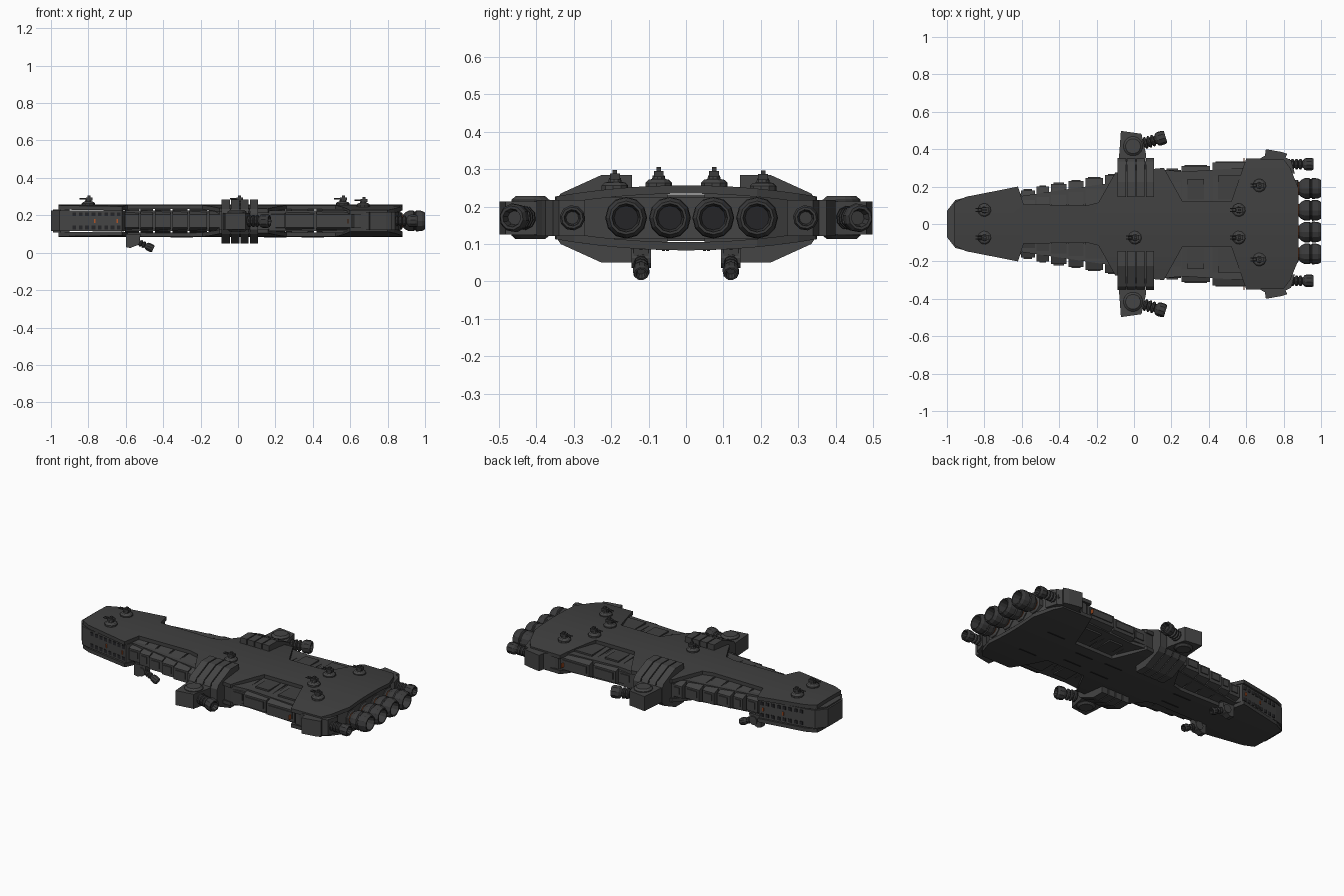
import bpy, bmesh, math
from mathutils import Vector

if "Cube" in bpy.data.objects:
    bpy.data.objects.remove(bpy.data.objects["Cube"])

ZC = 0.17  # mid height of the hull


def mat(name, rgb):
    m = bpy.data.materials.new(name)
    m.diffuse_color = (*rgb, 1)
    m.use_nodes = True
    m.node_tree.nodes["Principled BSDF"].inputs["Base Color"].default_value = m.diffuse_color
    return m


HULL = mat("hull_grey", (0.058, 0.058, 0.058))
ARMOUR = mat("armour_grey", (0.052, 0.052, 0.052))
ENGINE = mat("engine_grey", (0.043, 0.043, 0.044))
DARK = mat("recess_dark", (0.018, 0.018, 0.02))
ORANGE = mat("marker_orange", (0.45, 0.09, 0.02))


def finish(name, bm, m):
    bmesh.ops.recalc_face_normals(bm, faces=bm.faces[:])
    me = bpy.data.meshes.new(name)
    bm.to_mesh(me)
    bm.free()
    me.materials.append(m)
    ob = bpy.data.objects.new(name, me)
    bpy.context.collection.objects.link(ob)
    return ob


def prism_bm(pts, a, b, axis):
    """Extrude a polygon from a to b; axis 'z' takes (x,y), axis 'x' takes (y,z)."""
    bm = bmesh.new()
    put = (lambda p, h: (p[0], p[1], h)) if axis == 'z' else (lambda p, h: (h, p[0], p[1]))
    lo = [bm.verts.new(put(p, a)) for p in pts]
    hi = [bm.verts.new(put(p, b)) for p in pts]
    bm.faces.new(lo)
    bm.faces.new(hi)
    for i in range(len(pts)):
        j = (i + 1) % len(pts)
        bm.faces.new((lo[i], lo[j], hi[j], hi[i]))
    return bm


def prism(name, pts, a, b, m, axis='z'):
    return finish(name, prism_bm(pts, a, b, axis), m)


def both(half):
    """Mirror a half outline across y = 0."""
    return half + [(x, -y) for x, y in reversed(half)]


def box(name, x0, x1, y0, y1, z0, z1, m):
    return prism(name, [(x0, y0), (x1, y0), (x1, y1), (x0, y1)], z0, z1, m)


def lathe(name, start, direction, profile, m, seg=12):
    """Spin (distance, radius) pairs around a line from start."""
    bm = bmesh.new()
    d = Vector(direction).normalized()
    u = d.orthogonal().normalized()
    w = d.cross(u)
    rings = []
    for t, r in profile:
        c = Vector(start) + d * t
        ang = [2 * math.pi * (k + 0.5) / seg for k in range(seg)]
        rings.append([bm.verts.new(c + (u * math.cos(q) + w * math.sin(q)) * r) for q in ang])
    for A, B in zip(rings, rings[1:]):
        for k in range(seg):
            j = (k + 1) % seg
            bm.faces.new((A[k], A[j], B[j], B[k]))
    bm.faces.new(rings[0])
    bm.faces.new(rings[-1])
    return finish(name, bm, m)


def crown(y):
    return 0.087 - 0.03 * (y / 0.35) ** 2


# Core body and nose
prism("core_body", both([(-1, .07), (-.955, .128), (-.9, .142), (-.62, .188), (-.6, .15),
                         (-.12, .22), (-.1, .26), (.16, .29), (.26, .28), (.6, .3),
                         (.62, .335), (.8, .33), (.87, .2)]), .115, .225, HULL)
prism("nose_cap", both([(-.99, .065), (-.95, .118), (-.9, .13), (-.9, .05)]), .108, .232, HULL)

# Crowned armour plates, top and bottom
PLATE = both([(-.96, .115), (-.9, .145), (-.62, .2), (-.59, .105), (-.25, .1), (-.19, .115),
              (-.1, .275), (.16, .3), (.26, .12), (.52, .12), (.6, .35), (.8, .347), (.835, .3),
              (.88, .19)])
for name, s in (("top_armour", 1), ("bottom_armour", -1)):
    bm = prism_bm(PLATE, -.022, 0, 'z')
    bmesh.ops.triangulate(bm, faces=bm.faces[:])
    for y in (0, .06, -.06, .12, -.12, .18, -.18, .24, -.24, .3, -.3):
        bmesh.ops.bisect_plane(bm, geom=bm.verts[:] + bm.edges[:] + bm.faces[:],
                               plane_co=(0, y, 0), plane_no=(0, 1, 0))
    for v in bm.verts:
        v.co.z = ZC + s * (v.co.z + crown(v.co.y))
    finish(name, bm, ARMOUR)

# Stepped side blocks between the plates
BLOCKS = [(-.605, -.53, .18), (-.52, -.455, .2), (-.445, -.36, .215), (-.35, -.27, .23),
          (-.26, -.165, .245), (-.155, -.09, .262), (.16, .25, .29), (.255, .405, .31),
          (.42, .61, .328)]
for i, (x0, x1, y) in enumerate(BLOCKS):
    for s in (1, -1):
        pts = [(.05, .236), (.1, .234), (y - .05, .224), (y, .205), (y, .135), (y - .05, .116),
               (.1, .106), (.05, .104)]
        prism(f"side_block_{i}", [(s * a, b) for a, b in pts], x0, x1, HULL, 'x')
        # raised panel on the flank, small slot below it
        a, b = sorted((s * (y - .02), s * (y + .006)))
        box(f"flank_panel_{i}", x0 + .015, x1 - .015, a, b, .155, .195, HULL)
        if x0 > .2:  # long top ribs on the rear blocks
            a, b = sorted((s * .13, s * (y - .07)))
            box("rear_rib", x0 + .03, x1 - .03, a, b, .105, .235, ARMOUR)

for s in (1, -1):
    # Row of recessed ports along the nose flank
    for k in range(8):
        x = -.885 + k * .034
        y = .142 + (x + .9) * .164
        a, b = sorted((s * (y - .02), s * (y + .005)))
        box("nose_port", x, x + .02, a, b, .195, .215, DARK)
        box("nose_port_low", x, x + .02, a, b, .125, .145, DARK)
    for x, y in ((-.77, .165), (-.65, .185)):
        a, b = sorted((s * (y - .01), s * (y + .004)))
        box("marker_light", x, x + .008, a, b, .16, .18, ORANGE)

    # Ribbed clamps wrapping the hull
    half = [(.145, .285), (.225, .285), (.335, .235), (.352, .21)]
    pts = half + [(y, 2 * ZC - z - .005) for y, z in reversed(half)]
    for k in range(4):
        x = -.087 + k * .05
        prism("clamp_rib", [(s * y, z) for y, z in pts], x, x + .044, HULL, 'x')
    a, b = sorted((s * .16, s * .335))
    box("clamp_core", -.08, .1, a, b, .1, .235, DARK)

    # Outrigger pod with pivot disc
    prism("outrigger_pod", [(x, s * y) for x, y in ((-.07, .498), (.04, .482), (.065, .37),
          (.06, .33), (-.085, .33), (-.08, .36))], .125, .213, HULL)
    lathe("pod_pivot", (-.005, s * .416, .113), (0, 0, 1),
          [(0, .04), (.01, .052), (.105, .052), (.115, .04)], HULL, 16)

    # Rear flank housing for the outer thruster
    prism("rear_flank", [(x, s * y) for x, y in ((.62, .32), (.7, .365), (.705, .4), (.79, .385),
          (.82, .375), (.81, .355), (.84, .34), (.86, .27), (.62, .27))], .122, .218, HULL)
    a, b = sorted((s * .33, s * .352))
    box("rear_flank_light", .585, .59, a, b, .155, .18, ORANGE)

    # Belly thruster mount
    a, b = sorted((s * .1, s * .14))
    prism_pts = [(-.6, .1), (-.6, .03), (-.575, .025), (-.53, .045), (-.52, .1)]
    ob = prism("belly_mount", prism_pts, a, b, HULL)
    for v in ob.data.vertices:  # stand the profile upright
        v.co = (v.co.x, v.co.z, v.co.y)
    ob.data.flip_normals()
    lathe("belly_pivot", (-.55, s * .12 - .026, .062), (0, 1, 0), [(0, .026), (.052, .026)], HULL)


def thruster(name, start, direction, length, r):
    """Bellows neck followed by a flared nozzle."""
    neck = length * .6
    prof = [(0, r * .6)]
    for k in range(4):
        t = neck * k / 4
        prof += [(t + neck * .04, r * .85), (t + neck * .14, r * .85), (t + neck * .2, r * .55)]
    prof.append((neck, r * .6))
    lathe(name + "_bellows", start, direction, prof, ENGINE, 10)
    d = Vector(direction).normalized()
    n = length - neck
    lathe(name + "_nozzle", Vector(start) + d * neck, d,
          [(0, r * .6), (n * .15, r * .9), (n * .35, r), (n * .8, r), (n, r * .85),
           (n, r * .65), (n * .5, r * .5)], ENGINE, 10)


for s in (1, -1):
    thruster("pod_thruster", (.035, s * .425, ZC), (.13, s * .04, 0), .14, .038)
    thruster("belly_thruster", (-.555, s * .12, .066), (.1, 0, -.045), .112, .022)
for y in (.32, -.304):
    thruster("outer_thruster", (.82, y, ZC), (1, 0, 0), .14, .034)

# Four main engines
for y in (-.16, -.043, .073, .19):
    lathe("engine_mount", (.82, y, ZC), (1, 0, 0), [(0, .05), (.055, .05), (.06, .042)], HULL, 8)
    lathe("engine_collar", (.875, y, ZC), (1, 0, 0), [(0, .034), (.012, .034)], ORANGE, 12)
    lathe("main_engine", (.883, y, ZC), (1, 0, 0),
          [(0, .034), (.012, .046), (.03, .055), (.055, .055), (.06, .05), (.066, .05),
           (.07, .056), (.1, .054), (.117, .045), (.117, .038), (.07, .032)], ENGINE, 12)
    lathe("engine_throat", (.94, y, ZC), (1, 0, 0), [(0, .033), (.015, .033)], DARK, 12)

# Gun turrets on the deck
for x, y in ((-.8, .075), (-.8, -.073), (.005, -.073), (.56, .075), (.56, -.073),
             (.67, .206), (.67, -.19)):
    z = ZC + crown(y) - .01
    lathe("turret_base", (x, y, z), (0, 0, 1),
          [(0, .036), (.018, .036), (.026, .028), (.028, .018), (.038, .016)], HULL, 10)
    box("turret_head", x - .014, x + .022, y - .013, y + .013, z + .034, z + .05, ENGINE)
    box("turret_sight", x - .004, x + .012, y - .006, y + .006, z + .05, z + .06, ENGINE)
    for o in (-.008, .008):
        lathe("turret_barrel", (x - .01, y + o, z + .043), (-1, 0, 0),
              [(0, .004), (.038, .003)], ENGINE, 6)

# Thin seams on the belly plate
for x, y in ((-.3, .05), (.2, .06), (.4, .05), (.66, .12)):
    for s in (1, -1):
        z = ZC - crown(y)
        box("belly_seam", x - .06, x + .06, s * y - .004, s * y + .004, z - .002, z + .004, DARK)
